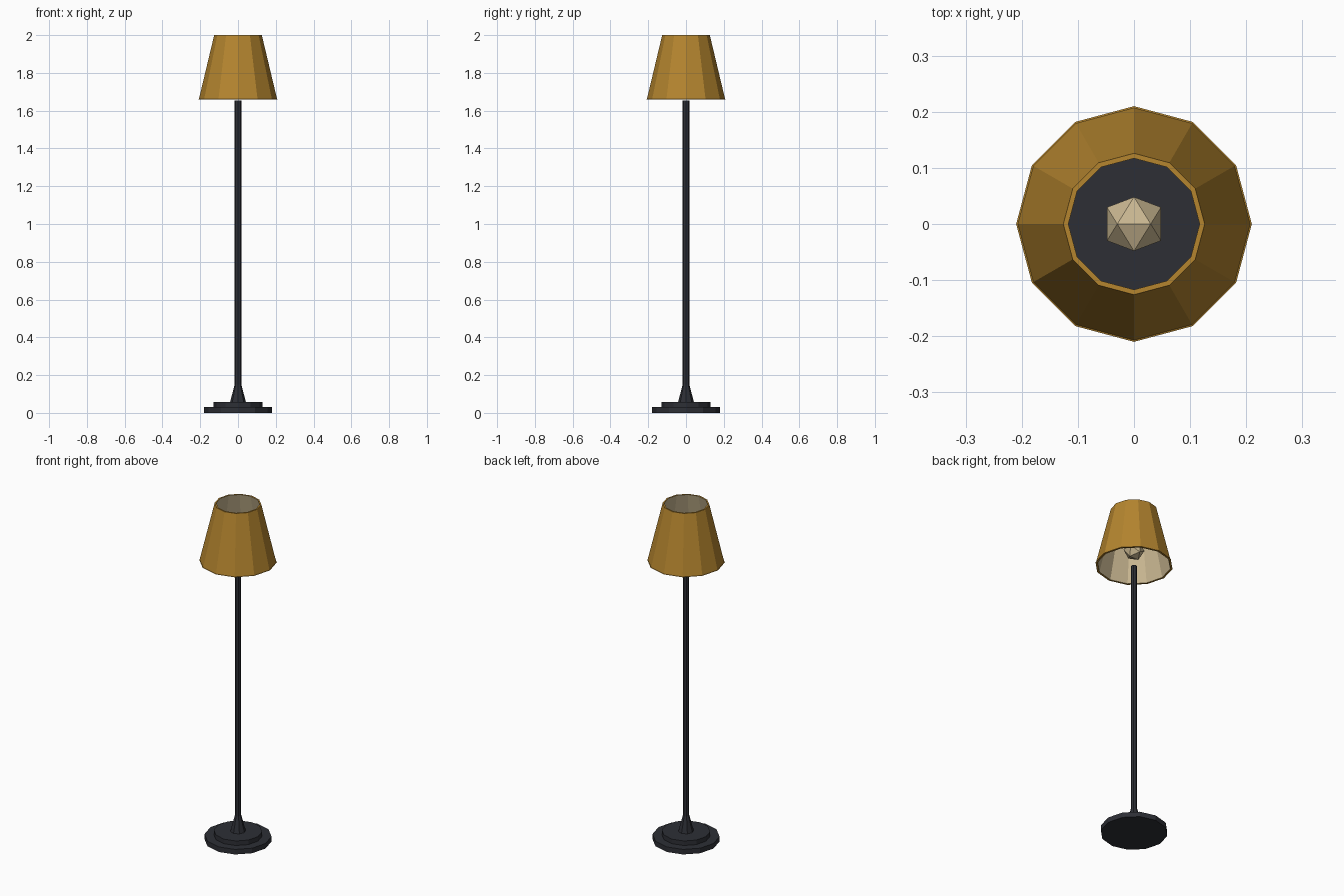
import bpy, bmesh
from math import cos, sin, tau

if "Cube" in bpy.data.objects:
    bpy.data.objects.remove(bpy.data.objects["Cube"])


def material(name, rgb):
    m = bpy.data.materials.new(name)
    m.diffuse_color = (*rgb, 1)
    m.use_nodes = True
    m.node_tree.nodes["Principled BSDF"].inputs["Base Color"].default_value = m.diffuse_color
    return m


GOLD = material("gold_fabric", (0.46, 0.235, 0.028))
CREAM = material("warm_cream", (0.58, 0.47, 0.28))
DARK = material("dark_metal", (0.026, 0.028, 0.036))


def finish(name, bm, mats):
    bmesh.ops.recalc_face_normals(bm, faces=bm.faces)
    mesh = bpy.data.meshes.new(name)
    bm.to_mesh(mesh)
    bm.free()
    for m in mats:
        mesh.materials.append(m)
    obj = bpy.data.objects.new(name, mesh)
    bpy.context.collection.objects.link(obj)
    return obj


def lathe(name, profile, sides, mats, closed=False, slots=None):
    """Turn an (r, z) profile round z; open profiles get end caps."""
    bm = bmesh.new()
    rings = [[bm.verts.new((r * cos(tau * i / sides), r * sin(tau * i / sides), z))
              for i in range(sides)] for r, z in profile]
    n = len(rings)
    for k in range(n if closed else n - 1):
        a, b = rings[k], rings[(k + 1) % n]
        for i in range(sides):
            j = (i + 1) % sides
            f = bm.faces.new((a[i], a[j], b[j], b[i]))
            f.material_index = slots[k] if slots else 0
    if not closed:
        bm.faces.new(rings[0])
        bm.faces.new(rings[-1])
    return finish(name, bm, mats)


# Stepped foot, flared collar and pole
lathe("base_plate", [(0.181, 0), (0.181, 0.03)], 12, [DARK])
lathe("base_step", [(0.131, 0.03), (0.131, 0.057)], 12, [DARK])
lathe("pole_collar", [(0.042, 0.057), (0.0175, 0.15)], 8, [DARK])
lathe("pole", [(0.0175, 0.057), (0.0175, 1.655)], 8, [DARK])

# Hollow shade: gold outside and rims, cream lining
lathe("shade", [(0.198, 1.66), (0.21, 1.66), (0.207, 1.661), (0.126, 2.0), (0.117, 2.0)],
      12, [GOLD, CREAM], closed=True, slots=[0, 0, 0, 0, 1])

# Faceted bulb: icosahedron standing on an edge
bm = bmesh.new()
R, t = 0.0566, (1 + 5 ** 0.5) / 2
s = R / (1 + t * t) ** 0.5
for a in (-s, s):
    for b in (-s * t, s * t):
        for co in ((a, 0, b), (0, b, a), (b, a, 0)):
            bm.verts.new(co)
bmesh.ops.convex_hull(bm, input=bm.verts)
bulb = finish("bulb", bm, [CREAM])
bulb.location.z = 1.755
